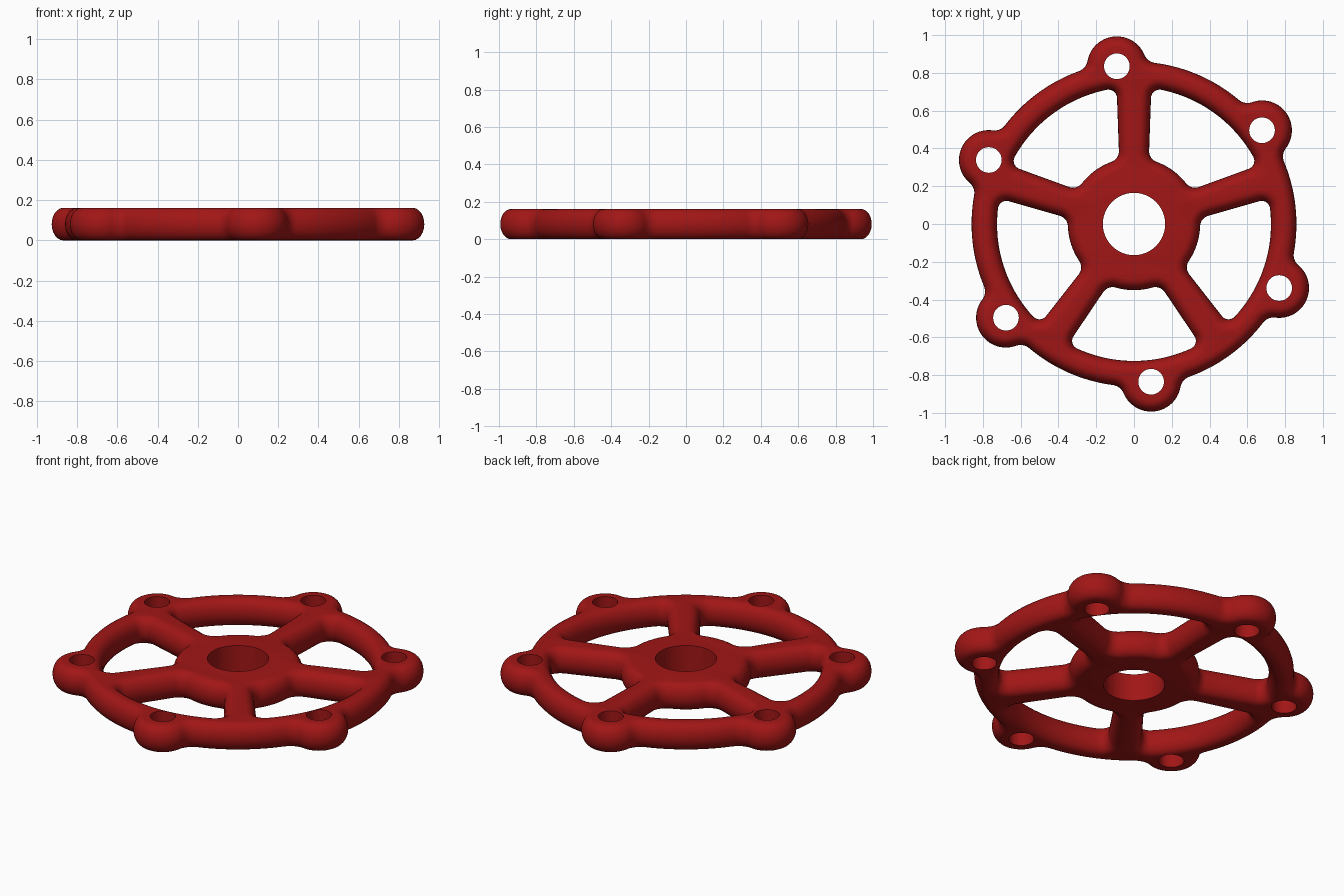
import bpy
from math import sin, cos, pi, radians, sqrt, atan2, acos

if "Cube" in bpy.data.objects:
    bpy.data.objects.remove(bpy.data.objects["Cube"])

RIM_OUT, RIM_IN, HUB_R, HUB_HOLE = 0.86, 0.725, 0.35, 0.165
LUG_D, LUG_R, LUG_HOLE, LUG_FILLET = 0.84, 0.158, 0.068, 0.07
THICK, ROUND = 0.162, 0.058
lug_angles = [radians(96.2 + 60 * k) for k in range(6)]
spoke_angles = [radians(90 + 72 * k) for k in range(5)]


def arc(cx, cy, r, a0, a1, n):
    return [(cx + r * cos(a0 + (a1 - a0) * i / n), cy + r * sin(a0 + (a1 - a0) * i / n))
            for i in range(n + 1)]


def rot(pts, a):
    return [(x * cos(a) - y * sin(a), x * sin(a) + y * cos(a)) for x, y in pts]


def outer_outline():
    # lug circle blended into the rim circle by fillets, repeated six times
    f = LUG_FILLET
    d, e = RIM_OUT + f, LUG_R + f
    b = acos((d * d + LUG_D ** 2 - e * e) / (2 * d * LUG_D))
    fx, fy = d * cos(b), d * sin(b)
    to_lug = atan2(-fy, LUG_D - fx) % (2 * pi)
    upper = arc(LUG_D, 0, LUG_R, 0, to_lug - pi, 14)
    upper += arc(fx, fy, f, to_lug, b + pi, 8)[1:]
    upper += arc(0, 0, RIM_OUT, b, radians(30), 8)[1:]
    lower = [(x, -y) for x, y in upper[1:-1]][::-1]
    pts = []
    for a in lug_angles:
        pts += rot(lower + upper, a)
    return pts


def window_outline(mid):
    # opening between two spokes with filleted corners
    half = radians(36)
    fi, fo, wi, wo = 0.06, 0.045, 0.08, 0.09
    yi, yo = wi + fi, wo + fo
    xi = sqrt((HUB_R + fi) ** 2 - yi ** 2)
    xo = sqrt((RIM_IN - fo) ** 2 - yo ** 2)
    ai, ao = atan2(yi, xi), atan2(yo, xo)
    side = arc(0, 0, HUB_R, half, ai, 8)
    side += arc(xi, yi, fi, ai + pi, 1.5 * pi, 7)[1:]
    side += arc(xo, yo, fo, -pi / 2, ao, 7)
    side += arc(0, 0, RIM_IN, ao, half, 10)[1:]
    side = rot(side, -half)
    other = [(x, -y) for x, y in side[1:-1]][::-1]
    return rot(side + other, mid)


# wheel body: filled flat outline with rounded edges
curve = bpy.data.curves.new("wheel", 'CURVE')
curve.dimensions = '2D'
curve.fill_mode = 'BOTH'
curve.bevel_depth = ROUND
curve.bevel_resolution = 5
curve.offset = -ROUND
for pts in [outer_outline()] + [window_outline(a + radians(36)) for a in spoke_angles]:
    s = curve.splines.new('POLY')
    s.points.add(len(pts) - 1)
    for p, (x, y) in zip(s.points, pts):
        p.co = (x, y, 0, 1)
    s.use_cyclic_u = True
wheel = bpy.data.objects.new("hand_wheel", curve)
bpy.context.collection.objects.link(wheel)
bpy.context.view_layer.objects.active = wheel
wheel.select_set(True)
bpy.ops.object.convert(target='MESH')
wheel = bpy.context.object
for v in wheel.data.vertices:
    v.co.z = v.co.z * (THICK / 2) / ROUND + THICK / 2
bpy.ops.object.mode_set(mode='EDIT')
bpy.ops.mesh.select_all(action='SELECT')
bpy.ops.mesh.remove_doubles(threshold=0.0005)
bpy.ops.mesh.normals_make_consistent(inside=False)
bpy.ops.object.mode_set(mode='OBJECT')


# hub bore and lug holes
def drill(x, y, r, n):
    bpy.ops.mesh.primitive_cylinder_add(vertices=n, radius=r, depth=1, location=(x, y, 0))
    c = bpy.context.object
    c.name = "hole_cutter"
    c.hide_render = True
    m = wheel.modifiers.new("hole", 'BOOLEAN')
    m.operation = 'DIFFERENCE'
    m.solver = 'EXACT'
    m.object = c
    bpy.ops.object.select_all(action='DESELECT')
    wheel.select_set(True)
    bpy.context.view_layer.objects.active = wheel
    bpy.ops.object.modifier_apply(modifier=m.name)
    bpy.data.objects.remove(c)


drill(0, 0, HUB_HOLE, 48)
for a in lug_angles:
    drill(LUG_D * cos(a), LUG_D * sin(a), LUG_HOLE, 32)

bpy.ops.object.shade_smooth_by_angle(angle=radians(40))
mat = bpy.data.materials.new("red_paint")
mat.diffuse_color = (0.36, 0.008, 0.008, 1)
mat.use_nodes = True
mat.node_tree.nodes["Principled BSDF"].inputs["Base Color"].default_value = mat.diffuse_color
wheel.data.materials.clear()
wheel.data.materials.append(mat)
